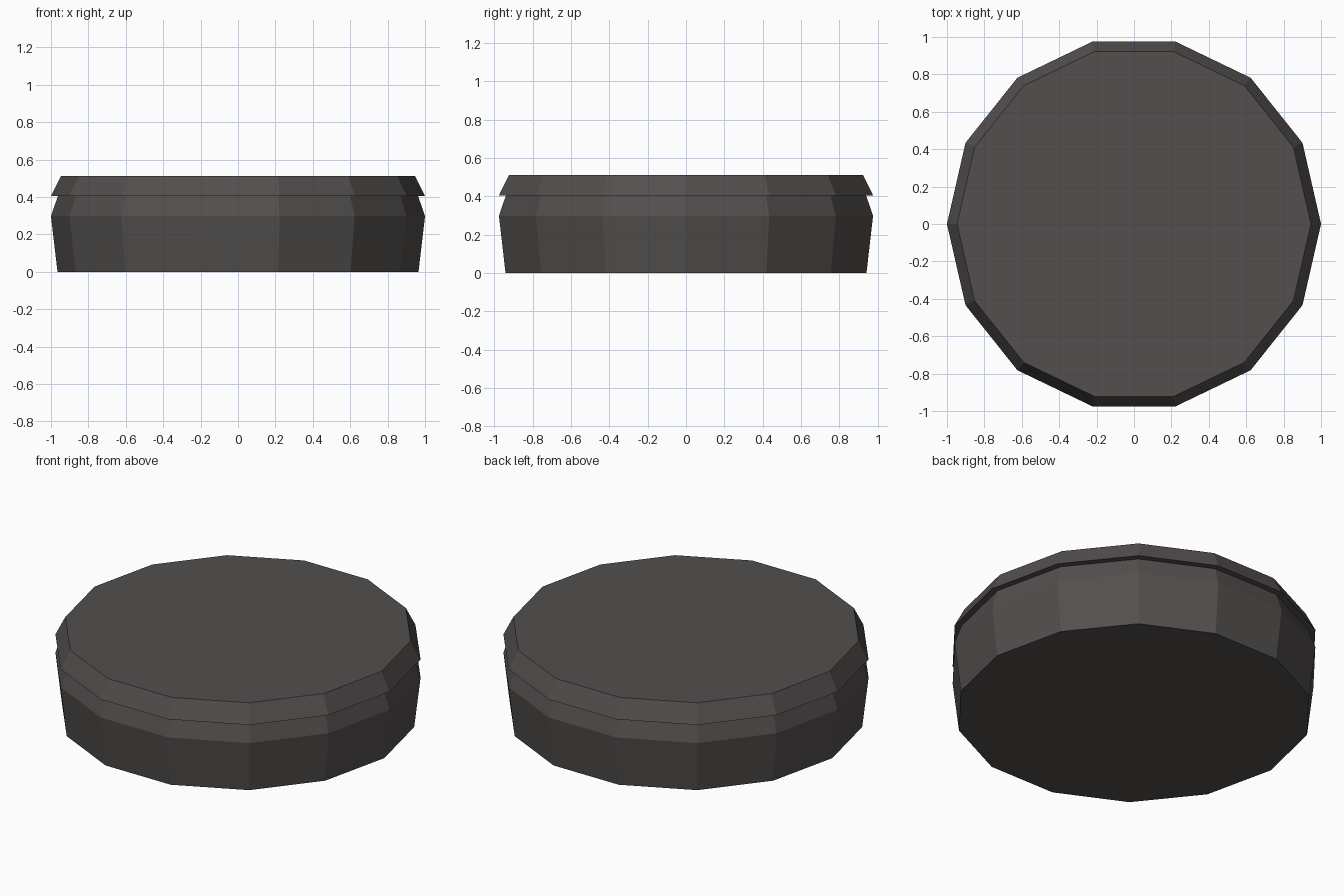
import bpy
import bmesh
from math import cos, sin, tau

SIDES = 14

default = bpy.data.objects.get("Cube")
if default:
    bpy.data.objects.remove(default, do_unlink=True)

# Single dark warm grey material
grey = bpy.data.materials.new("dark_warm_grey")
grey.use_nodes = True
colour = (0.085, 0.078, 0.075, 1)
grey.diffuse_color = colour
grey.node_tree.nodes["Principled BSDF"].inputs["Base Color"].default_value = colour


def faceted_drum(name, profile):
    """Closed flat-shaded drum through (radius, height) rings, bottom to top."""
    bm = bmesh.new()
    rings = [[bm.verts.new((r * cos(tau * i / SIDES), r * sin(tau * i / SIDES), z))
              for i in range(SIDES)] for r, z in profile]
    for low, high in zip(rings, rings[1:]):
        for i in range(SIDES):
            j = (i + 1) % SIDES
            bm.faces.new((low[i], low[j], high[j], high[i]))
    bm.faces.new(rings[0][::-1])
    bm.faces.new(rings[-1])
    mesh = bpy.data.meshes.new(name)
    bm.to_mesh(mesh)
    bm.free()
    mesh.materials.append(grey)
    obj = bpy.data.objects.new(name, mesh)
    bpy.context.collection.objects.link(obj)
    return obj


# Flared body with a chamfered shoulder
faceted_drum("body", [(0.965, 0), (1.0, 0.297), (0.963, 0.405)])

# Overhanging lid with sloped rim
faceted_drum("lid", [(1.0, 0.405), (0.946, 0.512)])
